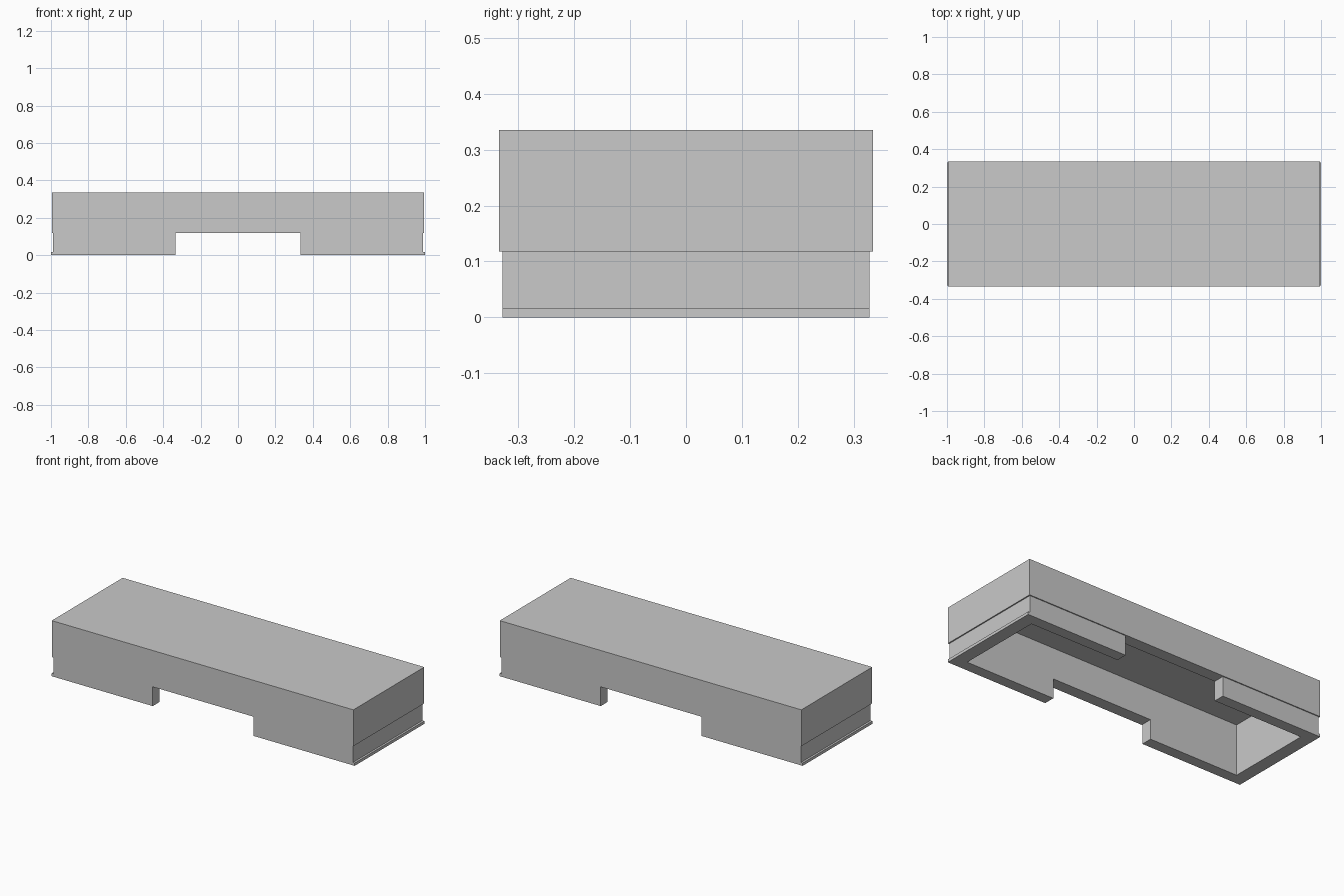
import bpy
import bmesh

if "Cube" in bpy.data.objects:
    bpy.data.objects.remove(bpy.data.objects["Cube"], do_unlink=True)

COLOR = (0.585, 0.585, 0.585, 1)
grey = bpy.data.materials.new("plain grey")
grey.use_nodes = True
grey.diffuse_color = COLOR
grey.node_tree.nodes["Principled BSDF"].inputs["Base Color"].default_value = COLOR

# Shared dimensions
STEP_Z, TOP_Z, CEILING_Z = 0.118, 0.335, 0.304
COVER_X, COVER_Y = 0.995, 0.334
SKIRT_X, SKIRT_Y = 0.988, 0.328
INNER_X, INNER_Y = 0.922, 0.262
SLOT_X = 0.333
OVERLAP_Z = 0.2
CATCH_X, CATCH_Z = 1.0, 0.017


def prism(name, outline, half_depth):
    """Extrude an x-z outline symmetrically along y."""
    bm = bmesh.new()
    base = bm.faces.new([bm.verts.new((x, -half_depth, z)) for x, z in outline])
    far = bmesh.ops.extrude_face_region(bm, geom=[base])["geom"]
    verts = [v for v in far if isinstance(v, bmesh.types.BMVert)]
    bmesh.ops.translate(bm, verts=verts, vec=(0, 2 * half_depth, 0))
    bmesh.ops.recalc_face_normals(bm, faces=bm.faces)
    mesh = bpy.data.meshes.new(name)
    bm.to_mesh(mesh)
    bm.free()
    mesh.materials.append(grey)
    obj = bpy.data.objects.new(name, mesh)
    bpy.context.collection.objects.link(obj)
    return obj


def block(name, half_x, half_y, z0, z1):
    outline = [(-half_x, z0), (half_x, z0), (half_x, z1), (-half_x, z1)]
    return prism(name, outline, half_y)


def combine(target, other, operation):
    """Apply a boolean and remove the helper solid."""
    mod = target.modifiers.new(other.name, "BOOLEAN")
    mod.operation = operation
    mod.solver = "EXACT"
    mod.object = other
    bpy.context.view_layer.objects.active = target
    bpy.ops.object.modifier_apply(modifier=mod.name)
    bpy.data.objects.remove(other, do_unlink=True)


# Cover slab with stepped sides
cover = block("cover", COVER_X, COVER_Y, STEP_Z, TOP_Z)

# End skirts with a small catch along each outer foot; the gap is the slot
for side, s in (("left", 1), ("right", -1)):
    outline = [(SLOT_X, 0), (CATCH_X, 0), (CATCH_X, CATCH_Z),
               (SKIRT_X, CATCH_Z), (SKIRT_X, OVERLAP_Z), (SLOT_X, OVERLAP_Z)]
    skirt = prism(side + "_skirt", [(s * x, z) for x, z in outline], SKIRT_Y)
    combine(cover, skirt, "UNION")

# Hollow out the underside through cover and skirts
cavity = block("cavity", INNER_X, INNER_Y, -0.1, CEILING_Z)
combine(cover, cavity, "DIFFERENCE")
